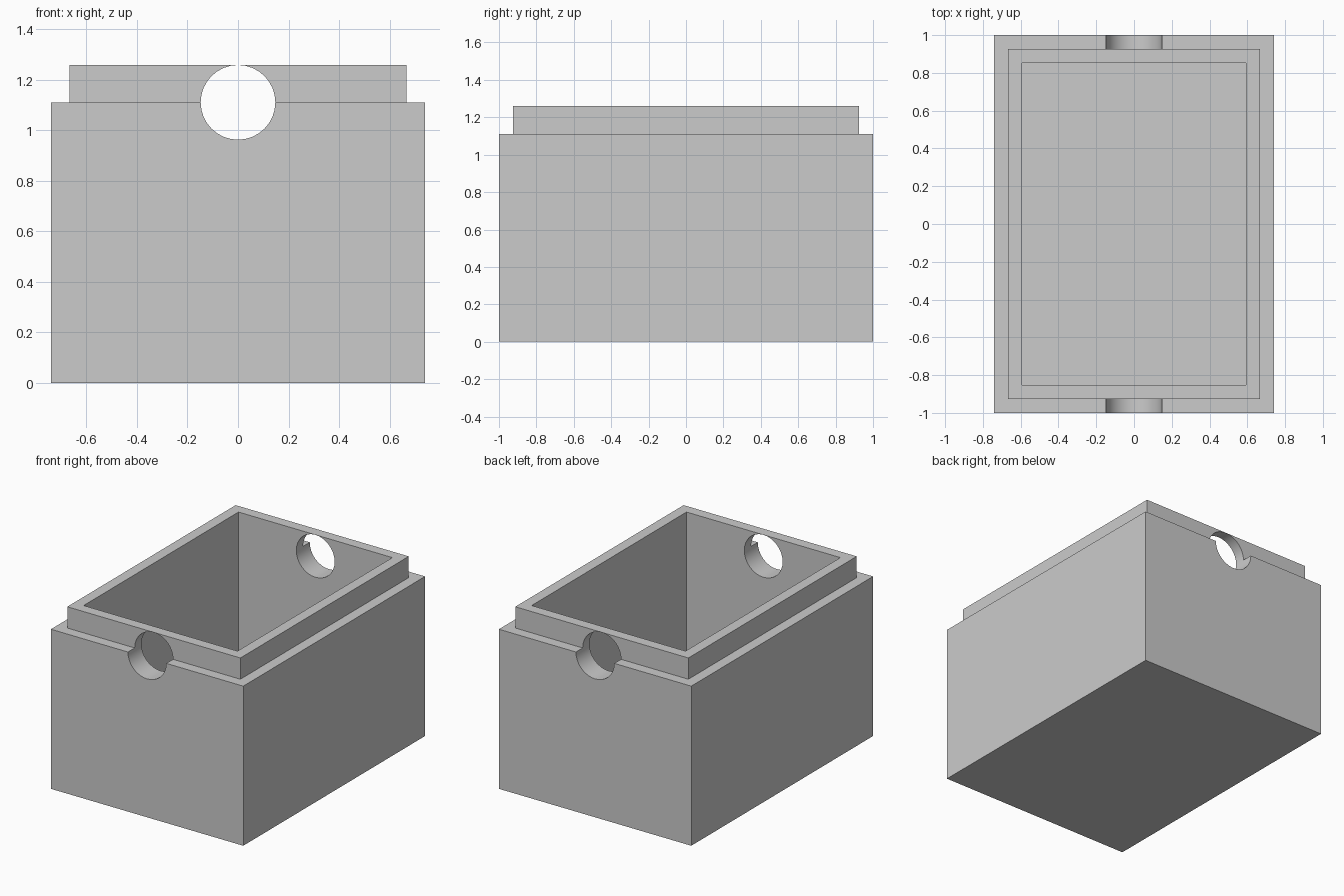
import bpy
import math

cube = bpy.data.objects.get("Cube")
if cube:
    bpy.data.objects.remove(cube, do_unlink=True)

U = 2 / 27  # one length unit; the box is 27 units long

grey = bpy.data.materials.new("plain grey")
grey.use_nodes = True
colour = (0.6, 0.6, 0.6, 1)
grey.diffuse_color = colour
grey.node_tree.nodes["Principled BSDF"].inputs["Base Color"].default_value = colour


def block(name, width, length, bottom, top):
    """Axis-aligned block centred on the z axis, sized in units."""
    bpy.ops.mesh.primitive_cube_add(size=1, location=(0, 0, (bottom + top) / 2 * U))
    obj = bpy.context.object
    obj.name = name
    obj.scale = (width * U, length * U, (top - bottom) * U)
    bpy.ops.object.transform_apply(location=True, rotation=False, scale=True)
    obj.data.materials.append(grey)
    return obj


def combine(target, tool, operation):
    """Apply a boolean, then discard the tool."""
    mod = target.modifiers.new(operation.title(), "BOOLEAN")
    mod.operation = operation
    mod.solver = "EXACT"
    mod.object = tool
    bpy.context.view_layer.objects.active = target
    bpy.ops.object.modifier_apply(modifier=mod.name)
    bpy.data.objects.remove(tool, do_unlink=True)


# Outer body with a narrower lip on top
box = block("open_box", 20, 27, 0, 15)
combine(box, block("lip", 18, 25, 14, 17), "UNION")

# Hollow interior
combine(box, block("cavity", 16, 23, 2, 18), "DIFFERENCE")

# Round hole through both end walls, just reaching the rim
bpy.ops.mesh.primitive_cylinder_add(
    vertices=32, radius=1.995 * U, depth=30 * U,
    location=(0, 0, 15 * U), rotation=(math.pi / 2, 0, 0))
hole = bpy.context.object
hole.name = "end_hole"
hole.data.materials.append(grey)
combine(box, hole, "DIFFERENCE")

# Smooth hole walls, crisp box edges
bpy.ops.object.select_all(action="DESELECT")
box.select_set(True)
bpy.context.view_layer.objects.active = box
bpy.ops.object.shade_smooth_by_angle(angle=math.radians(30))
